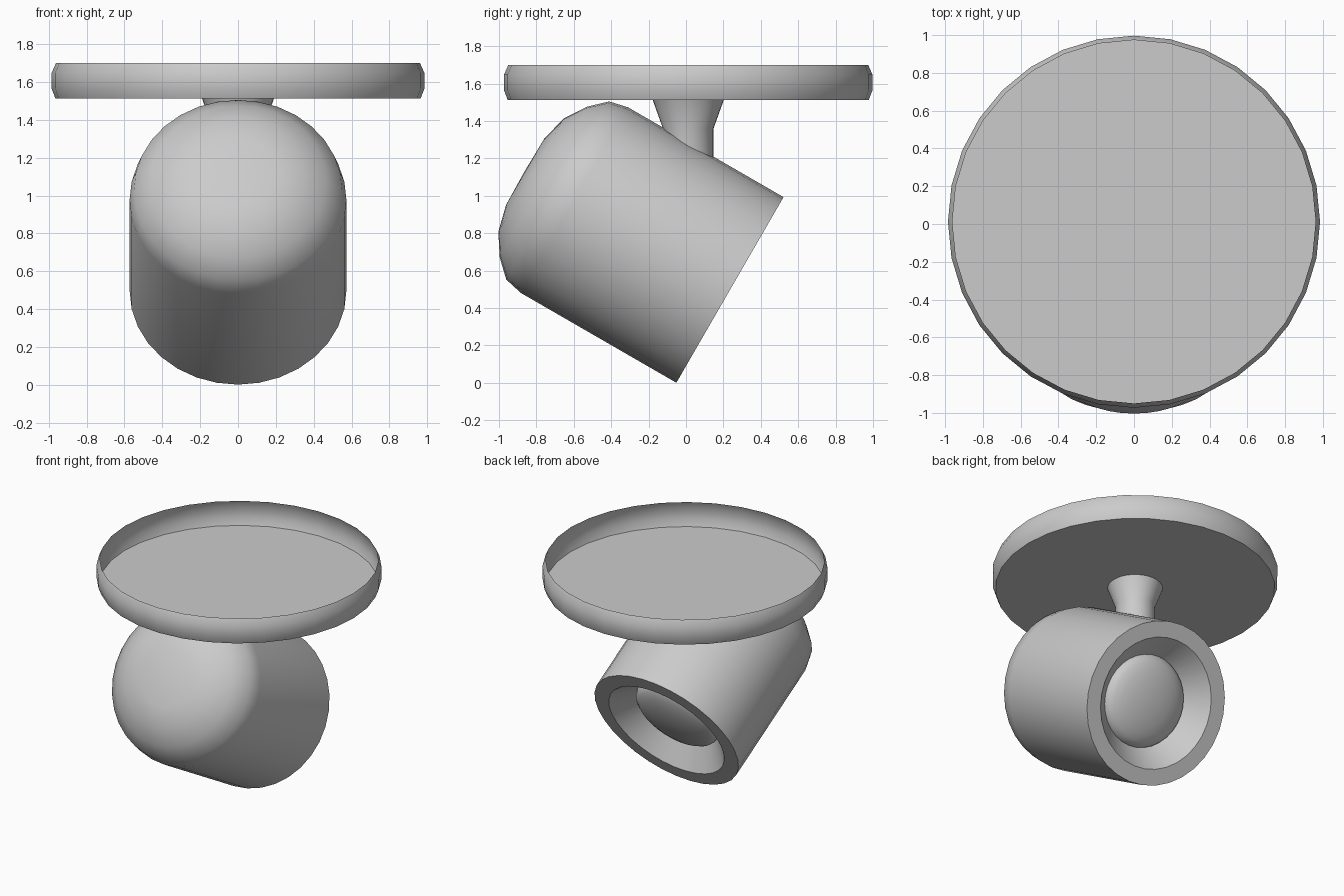
import bpy, bmesh, math

if "Cube" in bpy.data.objects:
    bpy.data.objects.remove(bpy.data.objects["Cube"])

SIDES = 32


def lathe(name, profile, location, tilt=0.0, angle=40):
    """Revolve (radius, height) points around local z; radius 0 gives a pole."""
    bm = bmesh.new()
    rings = []
    for r, z in profile:
        if r == 0:
            rings.append([bm.verts.new((0, 0, z))])
        else:
            rings.append([bm.verts.new((r * math.cos(2 * math.pi * i / SIDES),
                                        r * math.sin(2 * math.pi * i / SIDES), z))
                          for i in range(SIDES)])
    for a, b in zip(rings, rings[1:]):
        for i in range(SIDES):
            j = (i + 1) % SIDES
            if len(a) == 1:
                bm.faces.new((a[0], b[j], b[i]))
            elif len(b) == 1:
                bm.faces.new((a[i], a[j], b[0]))
            else:
                bm.faces.new((a[i], a[j], b[j], b[i]))
    mesh = bpy.data.meshes.new(name)
    bm.to_mesh(mesh)
    bm.free()
    ob = bpy.data.objects.new(name, mesh)
    bpy.context.collection.objects.link(ob)
    ob.location = location
    ob.rotation_euler.x = tilt
    bpy.ops.object.select_all(action='DESELECT')
    ob.select_set(True)
    bpy.context.view_layer.objects.active = ob
    bpy.ops.object.shade_smooth_by_angle(angle=math.radians(angle))
    return ob


head_pos = (0, 0.235, 0.497)
tilt = math.radians(60)

# Tilted lamp head: conical reflector, flat rim, barrel and rounded back
lathe("lamp_head", [(0.325, 0.15), (0.46, 0), (0.573, 0), (0.573, 0.96),
                    (0.55, 1.063), (0.465, 1.153), (0.35, 1.228),
                    (0.206, 1.264), (0, 1.268)], head_pos, tilt)

# Bulging lens at the bottom of the reflector
lens = [(0.325 * math.sin(t), 0.15 - 0.1 * math.cos(t))
        for t in [math.pi / 2 * k / 6 for k in range(1, 7)]]
lathe("lens", [(0, 0.05)] + lens, head_pos, tilt)

# Flared stem joining the head to the ceiling plate
lathe("stem", [(0.135, 1.17), (0.135, 1.36), (0.19, 1.512)], (0, 0.012, 0))

# Shallow mounting dish, a thin shell open at the top
lathe("mounting_dish", [(0, 1.512), (0.965, 1.512), (0.985, 1.565),
                        (0.985, 1.648), (0.962, 1.70)], (0, 0.012, 0))
